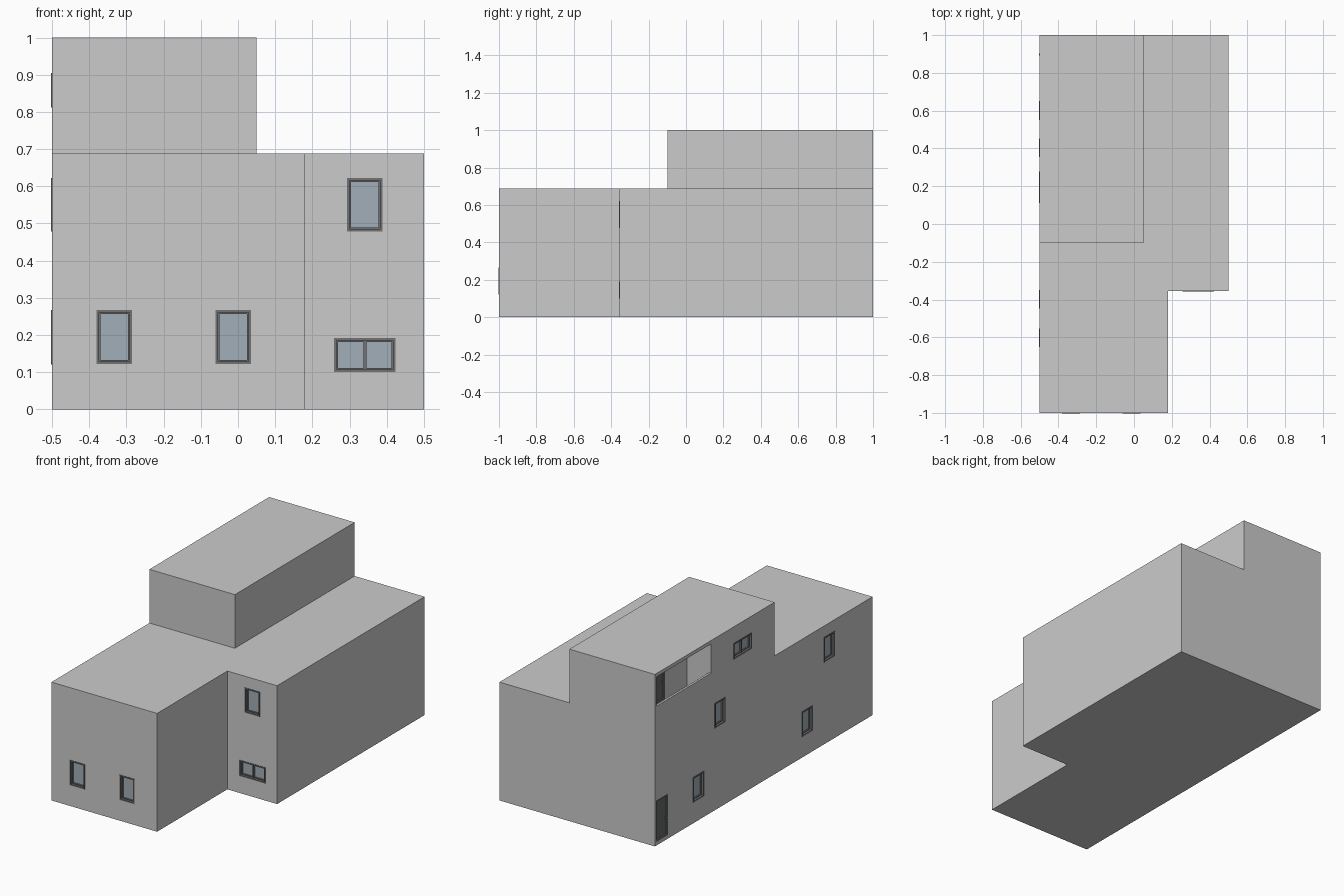
import bpy, bmesh

if "Cube" in bpy.data.objects:
    bpy.data.objects.remove(bpy.data.objects["Cube"])

LOWER = [(-.5, -1), (.18, -1), (.18, -.355), (.5, -.355), (.5, 1), (-.5, 1)]
UPPER = [(-.5, -.1), (.05, -.1), (.05, 1), (-.5, 1)]


def material(name, rgb):
    m = bpy.data.materials.new(name)
    m.diffuse_color = (*rgb, 1)
    m.use_nodes = True
    m.node_tree.nodes["Principled BSDF"].inputs["Base Color"].default_value = m.diffuse_color
    return m


GLASS = material("glass", (.36, .43, .48))
FRAME = material("frame", (.17, .17, .17))
DOOR = material("door_panel", (.13, .14, .14))


def prism(name, outline, z0, z1, mat=None):
    bm = bmesh.new()
    face = bm.faces.new([bm.verts.new((x, y, z0)) for x, y in outline])
    new = bmesh.ops.extrude_face_region(bm, geom=[face])["geom"]
    for v in new:
        if isinstance(v, bmesh.types.BMVert):
            v.co.z = z1
    bmesh.ops.recalc_face_normals(bm, faces=bm.faces)
    me = bpy.data.meshes.new(name)
    bm.to_mesh(me)
    bm.free()
    ob = bpy.data.objects.new(name, me)
    bpy.context.collection.objects.link(ob)
    if mat:
        me.materials.append(mat)
    return ob


def box(name, x, y, z, mat=None):
    return prism(name, [(x[0], y[0]), (x[1], y[0]), (x[1], y[1]), (x[0], y[1])], *z, mat)


def wall_box(name, side, plane, u, v, depth, mat=None):
    """Box on a wall; u runs along the wall, v is height, depth goes inward."""
    d = (plane + depth[0], plane + depth[1])
    return box(name, u, d, v, mat) if side == "front" else box(name, d, u, v, mat)


def cut(target, cutter):
    mod = target.modifiers.new("cut", "BOOLEAN")
    mod.operation, mod.solver, mod.object = "DIFFERENCE", "EXACT", cutter
    bpy.context.view_layer.objects.active = target
    bpy.ops.object.modifier_apply(modifier=mod.name)
    bpy.data.objects.remove(cutter)


def frame_bars(name, side, plane, u, v, depth, t):
    for n, uu, vv in (("left", (u[0], u[0] + t), v), ("right", (u[1] - t, u[1]), v),
                      ("bottom", (u[0] + t, u[1] - t), (v[0], v[0] + t)),
                      ("top", (u[0] + t, u[1] - t), (v[1] - t, v[1]))):
        wall_box(f"{name}_{n}", side, plane, uu, vv, depth, FRAME)


def window(name, wall, side, plane, u, v, panes=1):
    cut(wall, wall_box("cutter", side, plane, u, v, (-.02, .03)))
    frame_bars(name + "_frame", side, plane, u, v, (-.003, .03), .007)
    wall_box(name + "_glass", side, plane, u, v, (.018, .03), GLASS)
    # inner sash
    a, b = (u[0] + .007, u[1] - .007), (v[0] + .007, v[1] - .007)
    frame_bars(name + "_sash", side, plane, a, b, (.010, .02), .004)
    for i in range(1, panes):
        m = u[0] + (u[1] - u[0]) * i / panes
        wall_box(name + "_mullion", side, plane, (m - .004, m + .004), b, (.006, .02), FRAME)


def door(name, wall, plane, u, v):
    cut(wall, wall_box("cutter", "left", plane, u, v, (-.02, .02)))
    frame_bars(name + "_frame", "left", plane, u, v, (0, .02), .007)
    wall_box(name + "_leaf", "left", plane, (u[0] + .007, u[1] - .007), v, (.008, .02), DOOR)
    zk = v[0] + .1
    wall_box(name + "_handle", "left", plane, (u[0] + .012, u[0] + .022),
             (zk, zk + .008), (-.003, .01), FRAME)


# Floor slabs, roofs and the three storeys of wall
prism("ground_slab", LOWER, 0, .02)
ground = prism("ground_walls", LOWER, .02, .36)
prism("middle_slab", LOWER, .36, .38)
middle = prism("middle_walls", LOWER, .38, .67)
prism("lower_roof", LOWER, .67, .688)
top = prism("top_walls", UPPER, .688, .98)
prism("upper_roof", UPPER, .98, 1)

# Recessed balcony on the left side, with parapet
BACK = -.345
cut(top, box("cutter", (-.487, BACK), (.484, .985), (.695, .99)))
cut(top, box("cutter", (-.55, -.48), (.484, .985), (.81, .99)))

# Front windows
LOW, HIGH = (.122, .267), (.478, .622)
window("front_window_a", ground, "front", -1, (-.381, -.285), LOW)
window("front_window_b", ground, "front", -1, (-.061, .035), LOW)
window("notch_window_low", ground, "front", -.355, (.258, .424), (.1, .192), 2)
window("notch_window_high", middle, "front", -.355, (.293, .389), HIGH)

# Left side windows
window("side_window_a", ground, "left", -.5, (.55, .65), LOW)
window("side_window_b", ground, "left", -.5, (-.447, -.35), LOW)
window("side_window_c", middle, "left", -.5, (.355, .452), HIGH)
window("side_window_d", middle, "left", -.5, (-.65, -.553), HIGH)
window("side_window_top", top, "left", -.5, (.11, .278), (.812, .904), 2)

# Doors
door("entrance_door", ground, -.5, (.88, .988), (.021, .262))
door("balcony_door", top, BACK, (.686, .795), (.696, .937))
